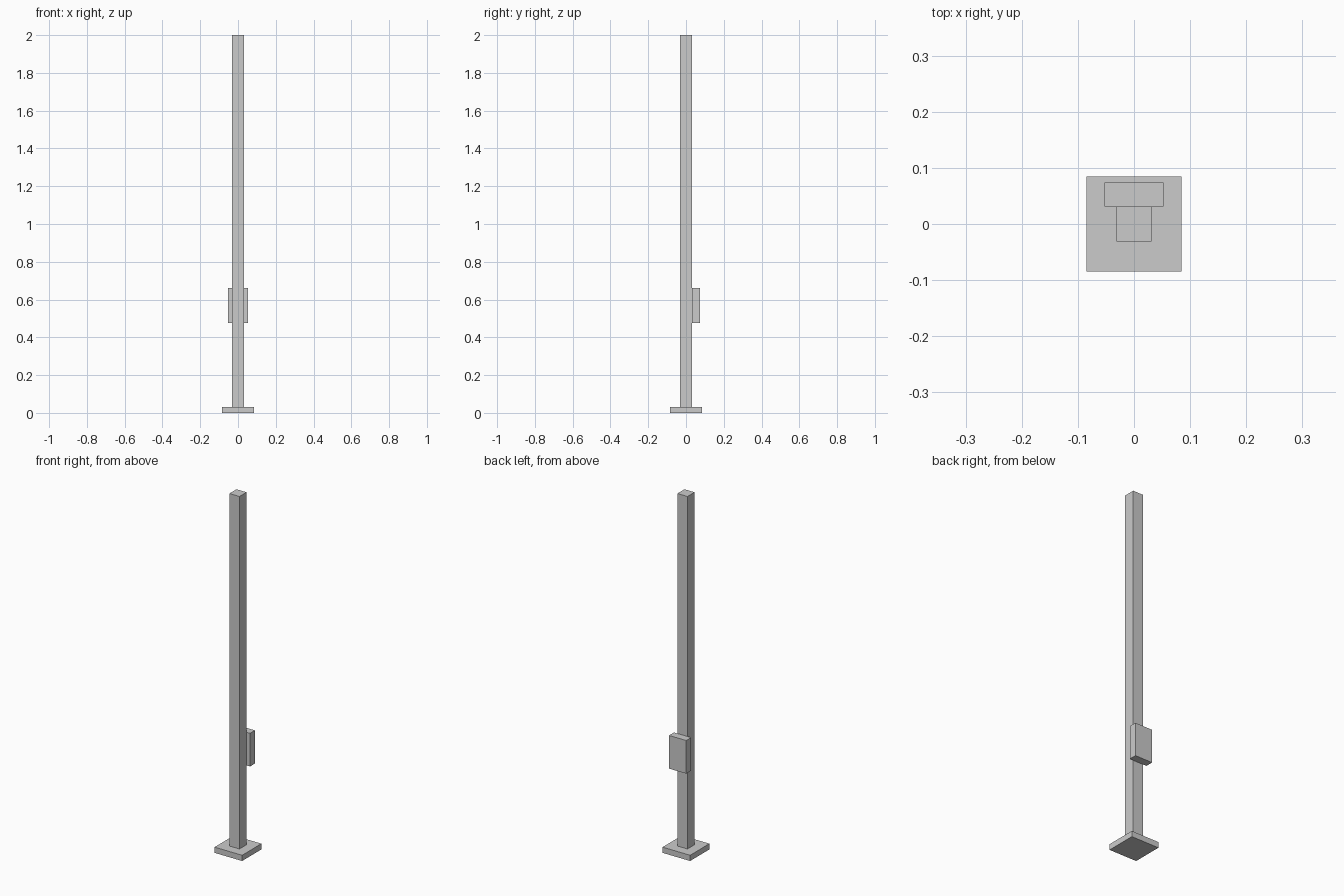
import bpy

if "Cube" in bpy.data.objects:
    bpy.data.objects.remove(bpy.data.objects["Cube"])


def box(name, x, y, z):
    """Axis-aligned box from (min, max) ranges."""
    ranges = (x, y, z)
    bpy.ops.mesh.primitive_cube_add(size=1, location=[(a + b) / 2 for a, b in ranges])
    obj = bpy.context.object
    obj.name = obj.data.name = name
    obj.scale = [b - a for a, b in ranges]
    bpy.ops.object.transform_apply(location=False, rotation=False, scale=True)
    return obj


BASE, POST, PLATE_T = 0.085, 0.031, 0.032

# Square foot plate
box("base_plate", (-BASE, BASE), (-BASE, BASE), (0, PLATE_T))

# Tall square post standing on the plate
box("post", (-POST, POST), (-POST, POST), (PLATE_T, 2.0))

# Small box mounted on the back of the post
box("mounted_box", (-0.053, 0.053), (POST, 0.074), (0.475, 0.66))
